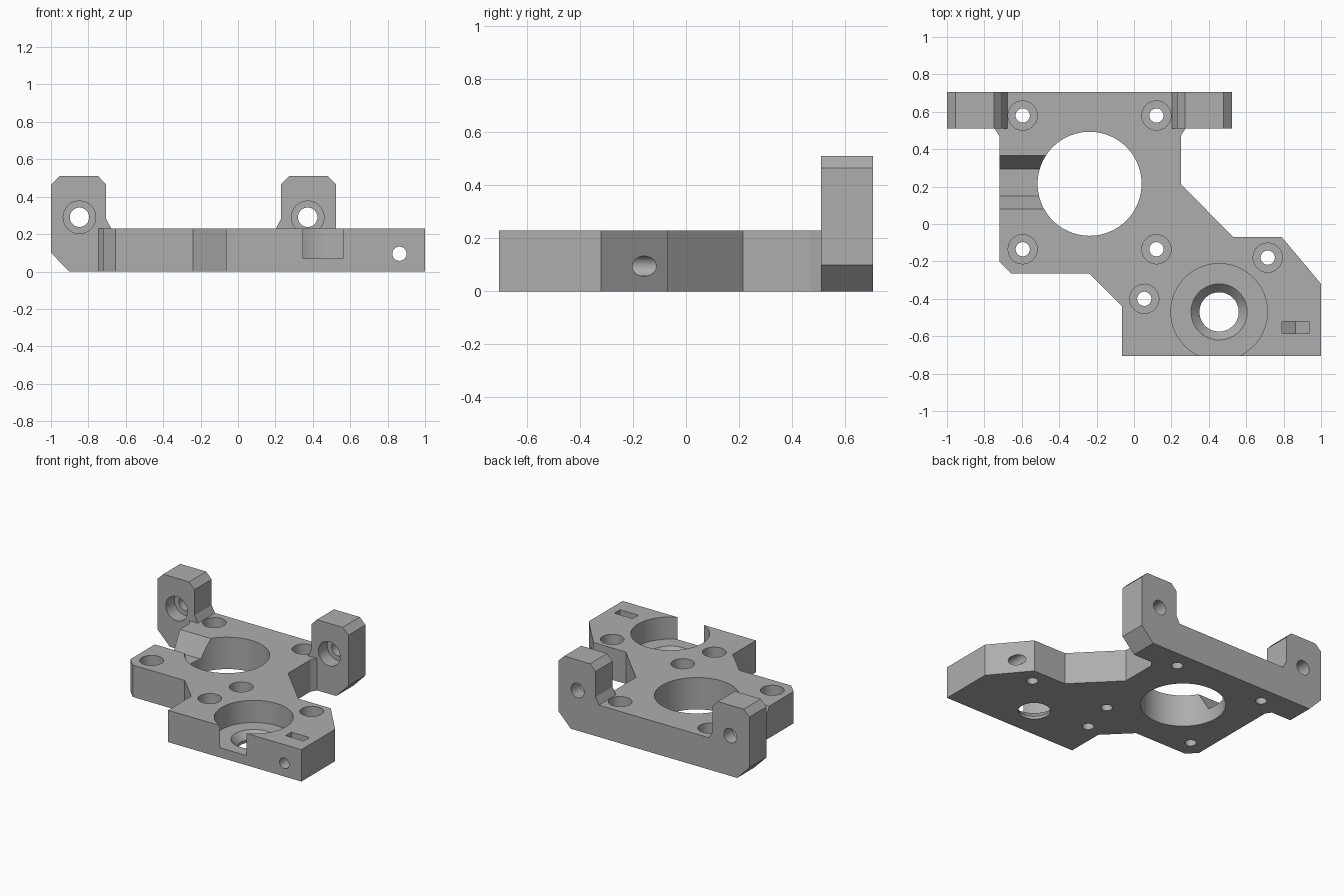
import bpy, bmesh, math
from mathutils import Vector

cube = bpy.data.objects.get("Cube")
if cube:
    bpy.data.objects.remove(cube, do_unlink=True)

grey = bpy.data.materials.new("plain grey")
grey.use_nodes = True
colour = (0.42, 0.42, 0.42, 1)
grey.diffuse_color = colour
grey.node_tree.nodes["Principled BSDF"].inputs["Base Color"].default_value = colour

TOP = 0.23      # plate thickness
BACK = 0.705    # rear face


def finish(name, bm):
    bmesh.ops.recalc_face_normals(bm, faces=bm.faces)
    mesh = bpy.data.meshes.new(name)
    bm.to_mesh(mesh)
    bm.free()
    mesh.materials.append(grey)
    obj = bpy.data.objects.new(name, mesh)
    bpy.context.collection.objects.link(obj)
    return obj


def prism(name, outline, place, direction):
    """Extrude a flat outline; place maps its 2D points into space."""
    bm = bmesh.new()
    face = bm.faces.new([bm.verts.new(place(a, b)) for a, b in outline])
    new = bmesh.ops.extrude_face_region(bm, geom=[face])["geom"]
    bmesh.ops.translate(bm, vec=Vector(direction),
                        verts=[v for v in new if isinstance(v, bmesh.types.BMVert)])
    return finish(name, bm)


def bore(name, steps, location, tilt=0.0, sides=48):
    """Stepped round cutter from (radius, height) steps."""
    bm = bmesh.new()
    rings = []
    for r, z in steps:
        rings.append([bm.verts.new((r * math.cos(math.tau * i / sides),
                                    r * math.sin(math.tau * i / sides), z))
                      for i in range(sides)])
    for low, high in zip(rings, rings[1:]):
        for i in range(sides):
            j = (i + 1) % sides
            bm.faces.new((low[i], low[j], high[j], high[i]))
    bm.faces.new(rings[0])
    bm.faces.new(rings[-1])
    obj = finish(name, bm)
    obj.location = location
    obj.rotation_euler.x = tilt
    return obj


def combine(target, tool, operation):
    mod = target.modifiers.new(tool.name, "BOOLEAN")
    mod.object, mod.operation, mod.solver = tool, operation, "EXACT"
    tool.hide_render = True
    bpy.context.view_layer.update()
    bpy.context.view_layer.objects.active = target
    bpy.ops.object.modifier_apply(modifier=mod.name)
    bpy.data.objects.remove(tool, do_unlink=True)


# Flat mounting plate, its rear end buried in the ear bar
plate_outline = [
    (-0.745, 0.6), (-0.745, 0.51), (-0.72, 0.47), (-0.72, -0.2),
    (-0.655, -0.265), (-0.24, -0.265), (-0.065, -0.44), (-0.065, -BACK),
    (1, -BACK), (1, -0.32), (0.79, -0.07), (0.53, -0.07),
    (0.25, 0.215), (0.25, 0.47), (0.275, 0.51), (0.275, 0.6)]
bracket = prism("mounting_bracket", plate_outline,
                lambda x, y: (x, y, 0), (0, 0, TOP))

# Rear bar with two upright ears, mirrored about its middle
middle = -0.2375
half = [(0.665, 0), (0.7625, 0.1), (0.7625, 0.465), (0.717, 0.51),
        (0.51, 0.51), (0.467, 0.465), (0.467, 0.28), (0.44, TOP)]
bar_outline = [(middle + d, z) for d, z in half]
bar_outline += [(middle - d, z) for d, z in reversed(half)]
bar = prism("ear_bar", bar_outline, lambda x, z: (x, 0.51, z), (0, BACK - 0.51, 0))
combine(bracket, bar, "UNION")

cutters = []

# Large motor opening and stepped bearing seat
cutters.append(bore("motor_opening", [(0.278, -0.1), (0.278, 0.4)],
                    (middle, 0.215, 0), sides=96))
cutters.append(bore("bearing_seat",
                    [(0.105, -0.1), (0.105, 0.02), (0.15, 0.07), (0.258, 0.07), (0.258, 0.4)],
                    (0.455, -0.47, 0), sides=96))

# Counterbored screw holes in the plate
screws = [(x, y) for x in (-0.595, 0.12) for y in (0.58, -0.135)]
screws += [(0.055, -0.4), (0.715, -0.18)]
for x, y in screws:
    cutters.append(bore("screw_hole",
                        [(0.038, -0.1), (0.038, 0.11), (0.078, 0.11), (0.078, 0.4)],
                        (x, y, 0)))

# Counterbored holes through the ears, heads at the front
for side in (-1, 1):
    cutters.append(bore("ear_hole",
                        [(0.052, -0.1), (0.052, 0.095), (0.087, 0.095), (0.087, 0.22)],
                        (middle + side * 0.61, BACK, 0.29), math.pi / 2))

# Long clamp hole running front to back, with a nut slot from above
cutters.append(bore("clamp_hole", [(0.038, 0), (0.038, 0.9)],
                    (0.863, 0.05, 0.095), math.pi / 2))
cutters.append(prism("nut_slot",
                     [(0.79, 0.4), (0.79, 0.053), (0.863, 0.011), (0.936, 0.053), (0.936, 0.4)],
                     lambda x, z: (x, -0.585, z), (0, 0.065, 0)))

# Sloped cable channel from the side edge into the motor opening
cutters.append(prism("cable_channel",
                     [(0.08, 0.3), (0.08, TOP), (0.15, 0.1), (0.295, 0.1), (0.365, TOP), (0.365, 0.3)],
                     lambda y, z: (-0.85, y, z), (0.5, 0, 0)))

for cutter in cutters:
    combine(bracket, cutter, "DIFFERENCE")

# Smooth bores, crisp edges
bpy.ops.object.select_all(action="DESELECT")
bracket.select_set(True)
bpy.context.view_layer.objects.active = bracket
bpy.ops.object.shade_smooth_by_angle(angle=math.radians(20))
